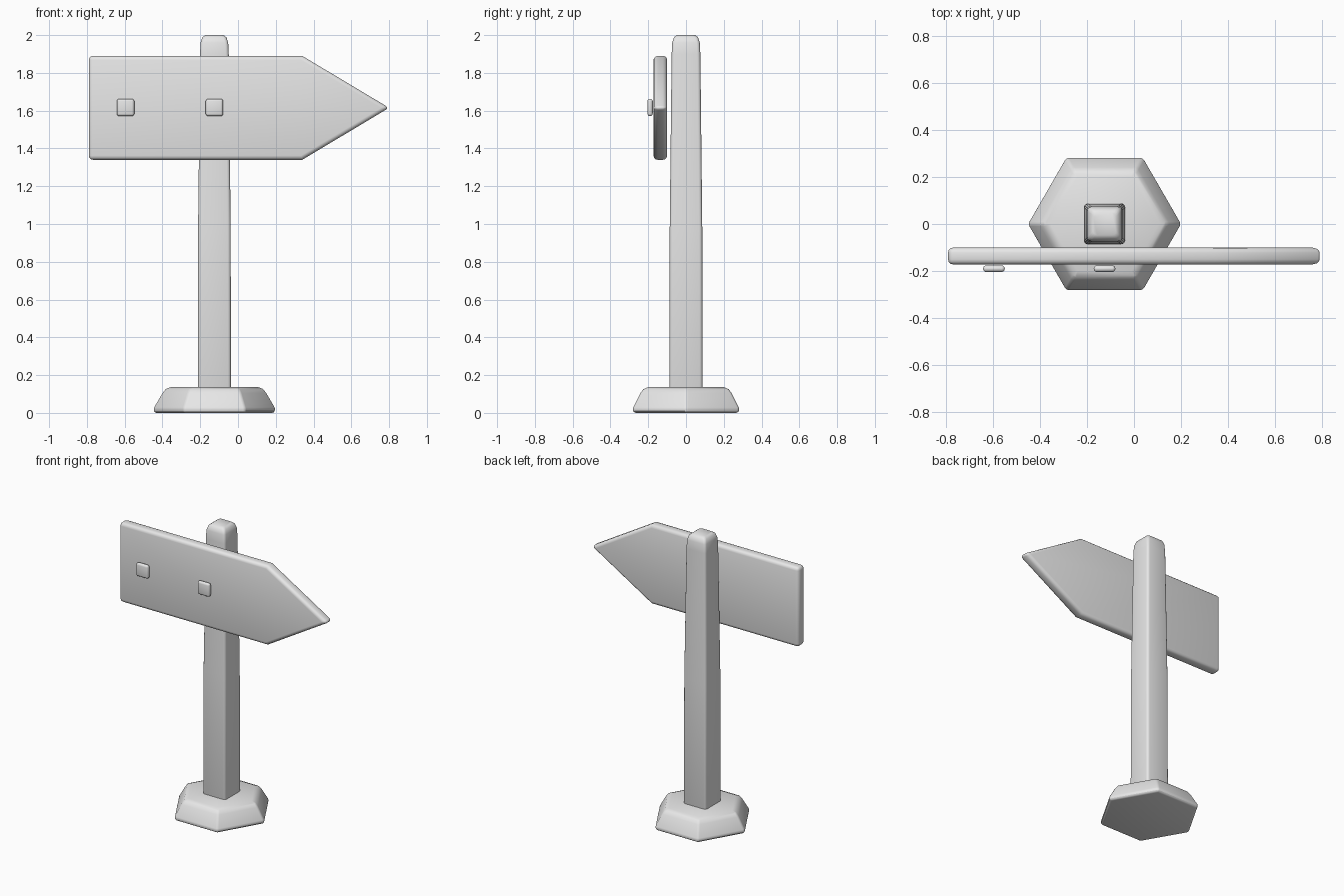
import bpy, bmesh, math

cube = bpy.data.objects.get("Cube")
if cube:
    bpy.data.objects.remove(cube, do_unlink=True)

GREY = (0.8, 0.8, 0.8, 1)
grey = bpy.data.materials.new("plain_grey")
grey.use_nodes = True
grey.diffuse_color = GREY
grey.node_tree.nodes["Principled BSDF"].inputs["Base Color"].default_value = GREY

POST_X = -0.125


def finish(name, bm, location, bevel, limit=40):
    """Turn a bmesh into a softly bevelled, smooth shaded object."""
    bmesh.ops.recalc_face_normals(bm, faces=bm.faces)
    mesh = bpy.data.meshes.new(name)
    bm.to_mesh(mesh)
    bm.free()
    mesh.materials.append(grey)
    obj = bpy.data.objects.new(name, mesh)
    bpy.context.collection.objects.link(obj)
    obj.location = location
    bpy.ops.object.select_all(action='DESELECT')
    obj.select_set(True)
    bpy.context.view_layer.objects.active = obj
    mod = obj.modifiers.new("soft_edges", 'BEVEL')
    mod.width = bevel
    mod.segments = 3
    mod.limit_method = 'ANGLE'
    mod.angle_limit = math.radians(limit)
    bpy.ops.object.modifier_apply(modifier=mod.name)
    bpy.ops.object.shade_smooth_by_angle(angle=math.radians(50))
    return obj


def loft(sides, rings, turn=0):
    """Stack regular polygons given as (radius, height) and cap both ends."""
    bm = bmesh.new()
    loops = []
    for radius, z in rings:
        angles = [turn + math.tau * i / sides for i in range(sides)]
        loops.append([bm.verts.new((radius * math.cos(a), radius * math.sin(a), z))
                      for a in angles])
    for low, high in zip(loops, loops[1:]):
        for i in range(sides):
            j = (i + 1) % sides
            bm.faces.new((low[i], low[j], high[j], high[i]))
    bm.faces.new(loops[0])
    bm.faces.new(loops[-1])
    return bm


# Six-sided foot with a sloping side and rounded rim
foot = loft(6, [(0.318, 0), (0.328, 0.02), (0.278, 0.105), (0.262, 0.125), (0.23, 0.137)])
finish("base", foot, (POST_X, 0, 0), 0.012)

# Square post, slightly tapered, with a rounded top
half_widths = [(0.088, 0.1), (0.086, 1.0), (0.076, 1.9), (0.073, 1.96), (0.064, 1.988), (0.048, 2.0)]
post = loft(4, [(h * math.sqrt(2), z) for h, z in half_widths], math.pi / 4)
finish("post", post, (POST_X, 0, 0), 0.016)

# Arrow-shaped board, extruded through its thickness
outline = [(-0.79, 1.34), (0.34, 1.34), (0.80, 1.615), (0.34, 1.89), (-0.79, 1.89)]
board = bmesh.new()
face = board.faces.new([board.verts.new((x, -0.172, z)) for x, z in outline])
extruded = bmesh.ops.extrude_face_region(board, geom=[face])["geom"]
bmesh.ops.translate(board, vec=(0, 0.072, 0),
                    verts=[v for v in extruded if isinstance(v, bmesh.types.BMVert)])
finish("arrow_board", board, (0, 0, 0), 0.022)

# Domed square nail heads
for label, x in (("outer", -0.595), ("inner", POST_X)):
    nail = bmesh.new()
    bmesh.ops.create_cube(nail, size=1)
    bmesh.ops.scale(nail, vec=(0.092, 0.028, 0.092), verts=nail.verts)
    finish(label + "_nail", nail, (x, -0.19, 1.617), 0.013)
